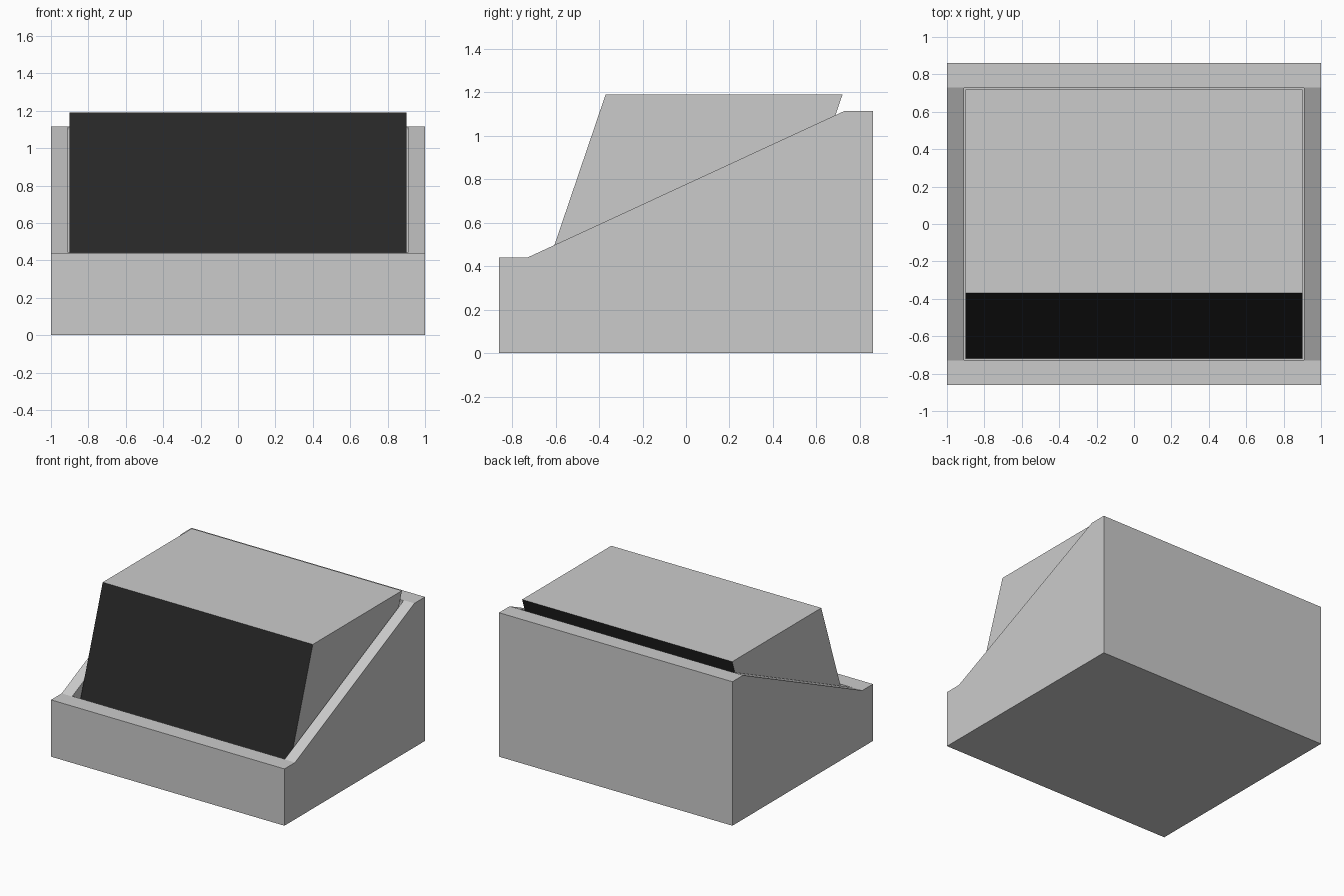
import bpy, bmesh

if "Cube" in bpy.data.objects:
    bpy.data.objects.remove(bpy.data.objects["Cube"])


def material(name, value):
    mat = bpy.data.materials.new(name)
    mat.diffuse_color = (value, value, value, 1)
    mat.use_nodes = True
    mat.node_tree.nodes["Principled BSDF"].inputs["Base Color"].default_value = mat.diffuse_color
    return mat


def prism(name, profile, half_width, mats):
    """Extrude a (y, z) side profile across x."""
    bm = bmesh.new()
    face = bm.faces.new([bm.verts.new((-half_width, y, z)) for y, z in profile])
    ext = bmesh.ops.extrude_face_region(bm, geom=[face])
    moved = [v for v in ext["geom"] if isinstance(v, bmesh.types.BMVert)]
    bmesh.ops.translate(bm, verts=moved, vec=(2 * half_width, 0, 0))
    bmesh.ops.recalc_face_normals(bm, faces=bm.faces)
    mesh = bpy.data.meshes.new(name)
    bm.to_mesh(mesh)
    bm.free()
    for mat in mats:
        mesh.materials.append(mat)
    obj = bpy.data.objects.new(name, mesh)
    bpy.context.collection.objects.link(obj)
    return obj


mid_grey = material("mid_grey", 0.52)
light_grey = material("light_grey", 0.8)
black = material("black", 0.02)

# Housing with sloping side rims
housing = prism("housing", [(-0.86, 0), (0.86, 0), (0.86, 1.115), (0.73, 1.115),
                            (-0.73, 0.44), (-0.86, 0.44)], 1.0, [mid_grey])

# Recess cut down into the housing
cutter = prism("recess_cutter", [(-0.727, 0.14), (0.727, 0.14),
                                 (0.727, 1.5), (-0.727, 1.5)], 0.91, [mid_grey])
mod = housing.modifiers.new("recess", 'BOOLEAN')
mod.operation = 'DIFFERENCE'
mod.solver = 'EXACT'
mod.object = cutter
bpy.context.view_layer.objects.active = housing
bpy.ops.object.modifier_apply(modifier=mod.name)
bpy.data.objects.remove(cutter)

# Leaning block with black front and back faces
block = prism("leaning_block", [(-0.72, 0.16), (0.37, 0.16), (0.72, 1.19), (-0.37, 1.19)],
              0.9, [light_grey, black])
for poly in block.data.polygons:
    if abs(poly.normal.y) > 0.5:
        poly.material_index = 1
